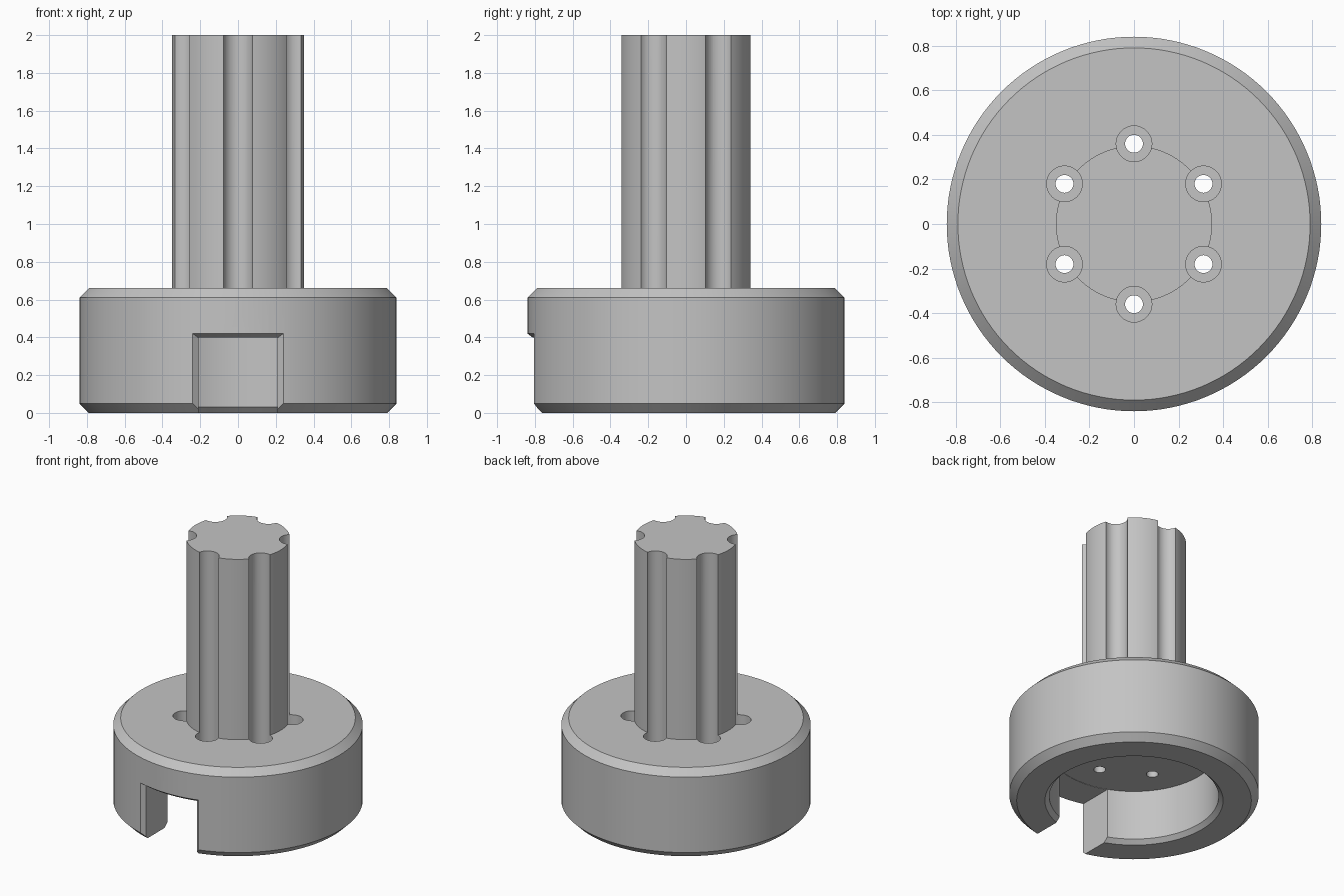
import bpy, bmesh
from math import radians, sin, cos, sqrt, tau

if "Cube" in bpy.data.objects:
    bpy.data.objects.remove(bpy.data.objects["Cube"], do_unlink=True)

grey = bpy.data.materials.new("plain grey")
grey.use_nodes = True
grey.diffuse_color = (0.55, 0.55, 0.55, 1)
grey.node_tree.nodes["Principled BSDF"].inputs["Base Color"].default_value = (0.55, 0.55, 0.55, 1)


def finish(bm, name):
    bmesh.ops.recalc_face_normals(bm, faces=bm.faces)
    mesh = bpy.data.meshes.new(name)
    bm.to_mesh(mesh)
    bm.free()
    mesh.materials.append(grey)
    obj = bpy.data.objects.new(name, mesh)
    bpy.context.collection.objects.link(obj)
    return obj


def lathe(name, profile, steps, centre=(0, 0)):
    """Turn an (r, z) profile around a vertical axis."""
    bm = bmesh.new()
    verts = [bm.verts.new((centre[0] + r, centre[1], z)) for r, z in profile]
    edges = [bm.edges.new(pair) for pair in zip(verts, verts[1:])]
    bmesh.ops.spin(bm, geom=verts + edges, cent=(*centre, 0), axis=(0, 0, 1),
                   angle=tau, steps=steps)
    bmesh.ops.remove_doubles(bm, verts=bm.verts, dist=0.0001)
    return finish(bm, name)


def notch(name, levels, columns=13):
    """Block whose sections follow the round wall; levels are (radius, half width, top)."""
    bm = bmesh.new()
    loops = []
    for radius, half, top in levels:
        xs = [half * (2 * i / (columns - 1) - 1) for i in range(columns)]
        low, high = ([bm.verts.new((x, -sqrt(radius ** 2 - x ** 2), z)) for x in xs]
                     for z in (-0.1, top))
        loops.append(low + high[::-1])
    n = columns * 2
    for a, b in zip(loops, loops[1:]):
        for i in range(n):
            j = (i + 1) % n
            bm.faces.new((a[i], a[j], b[j], b[i]))
    for loop in (loops[0], loops[-1]):
        for i in range(columns - 1):
            bm.faces.new((loop[i], loop[i + 1], loop[n - 2 - i], loop[n - 1 - i]))
    return finish(bm, name)


# Chamfered base with hollow underside and central post, turned in one piece
body = lathe("base_and_post", [
    (0, 0.40), (0.57, 0.40), (0.57, 0.03), (0.60, 0), (0.79, 0), (0.84, 0.05),
    (0.84, 0.61), (0.79, 0.66), (0.35, 0.66), (0.35, 2), (0, 2)], 128)

# Stepped cutters: through hole, counterbore and post groove
cutters = []
for k in range(6):
    a = radians(30 + 60 * k)
    cutters.append(lathe("groove_cutter", [
        (0, 0.3), (0.04, 0.3), (0.04, 0.54), (0.08, 0.54), (0.08, 2.1), (0, 2.1)],
        40, (0.36 * cos(a), 0.36 * sin(a))))

# Front notch with a chamfered outer rim
cutters.append(notch("notch_cutter", [
    (0.45, 0.21, 0.398), (0.81, 0.21, 0.398), (0.84, 0.24, 0.42), (0.90, 0.30, 0.464)]))

bpy.context.view_layer.objects.active = body
for cutter in cutters:
    cutter.hide_render = True
    mod = body.modifiers.new("cut", 'BOOLEAN')
    mod.operation = 'DIFFERENCE'
    mod.solver = 'EXACT'
    mod.object = cutter
    bpy.ops.object.modifier_apply(modifier=mod.name)
    bpy.data.objects.remove(cutter, do_unlink=True)

# Smooth round walls, crisp edges
bpy.ops.object.select_all(action='DESELECT')
body.select_set(True)
bpy.ops.object.shade_smooth_by_angle(angle=radians(25))
